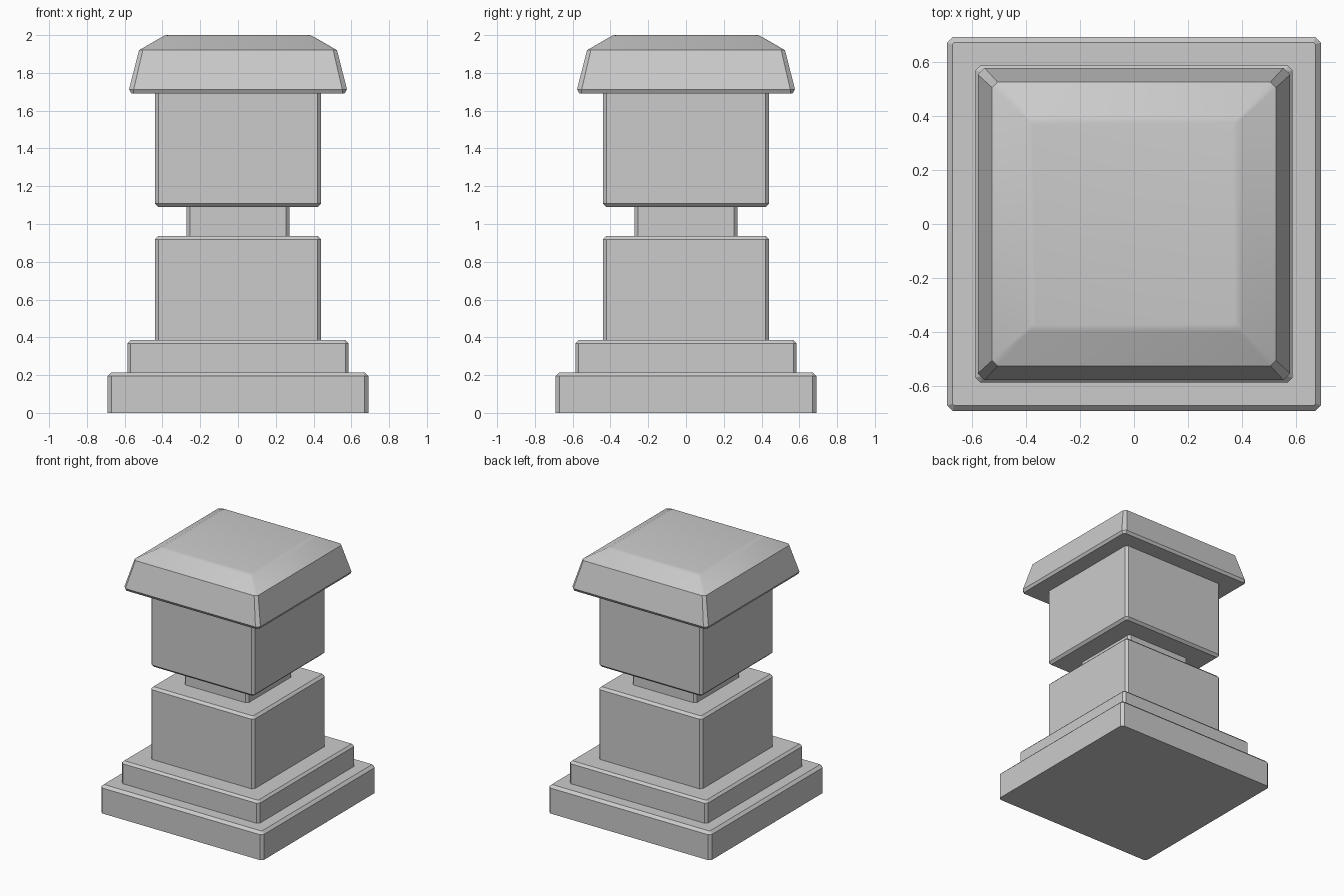
import bpy, bmesh, math

if "Cube" in bpy.data.objects:
    bpy.data.objects.remove(bpy.data.objects["Cube"])


def square_stack(name, levels, smooth=False):
    """Solid lofted through square rings given as (z, half width, corner cut)."""
    bm = bmesh.new()
    rings = []
    for z, h, c in levels:
        a = h - c
        pts = [(a, -h), (h, -a), (h, a), (a, h), (-a, h), (-h, a), (-h, -a), (-a, -h)]
        rings.append([bm.verts.new((x, y, z)) for x, y in pts])
    for lo, hi in zip(rings, rings[1:]):
        for i in range(8):
            j = (i + 1) % 8
            bm.faces.new((lo[i], lo[j], hi[j], hi[i]))
    bm.faces.new(rings[0][::-1])
    bm.faces.new(rings[-1])
    mesh = bpy.data.meshes.new(name)
    bm.to_mesh(mesh)
    bm.free()
    obj = bpy.data.objects.new(name, mesh)
    bpy.context.collection.objects.link(obj)
    if smooth:
        bpy.context.view_layer.objects.active = obj
        obj.select_set(True)
        bpy.ops.object.shade_smooth_by_angle(angle=math.radians(25))
        obj.select_set(False)
    return obj


def block(name, z0, z1, h, cut=0.018, top=True, bottom=False):
    """Square block with cut corners and optional chamfered rims."""
    levels = [(z0, h, cut)]
    if bottom:
        levels = [(z0, h - cut, 0.006), (z0 + cut, h, cut)]
    if top:
        levels += [(z1 - cut, h, cut), (z1, h - cut, 0.006)]
    else:
        levels += [(z1, h, cut)]
    return square_stack(name, levels)


# Stepped base
block("plinth", 0.0, 0.215, 0.69, 0.02)
block("base_step", 0.215, 0.385, 0.585, 0.017)

# Shaft with recessed neck
block("lower_block", 0.385, 0.937, 0.44)
block("neck", 0.937, 1.09, 0.273, top=False)
block("upper_block", 1.09, 1.695, 0.44, top=False, bottom=True)

# Tapered cap with softened top rim
square_stack("cap", [
    (1.692, 0.565, 0.012),
    (1.713, 0.577, 0.025),
    (1.92, 0.524, 0.02),
    (1.993, 0.398, 0.01),
    (1.998, 0.386, 0.01),
    (2.0, 0.374, 0.01),
], smooth=True)
